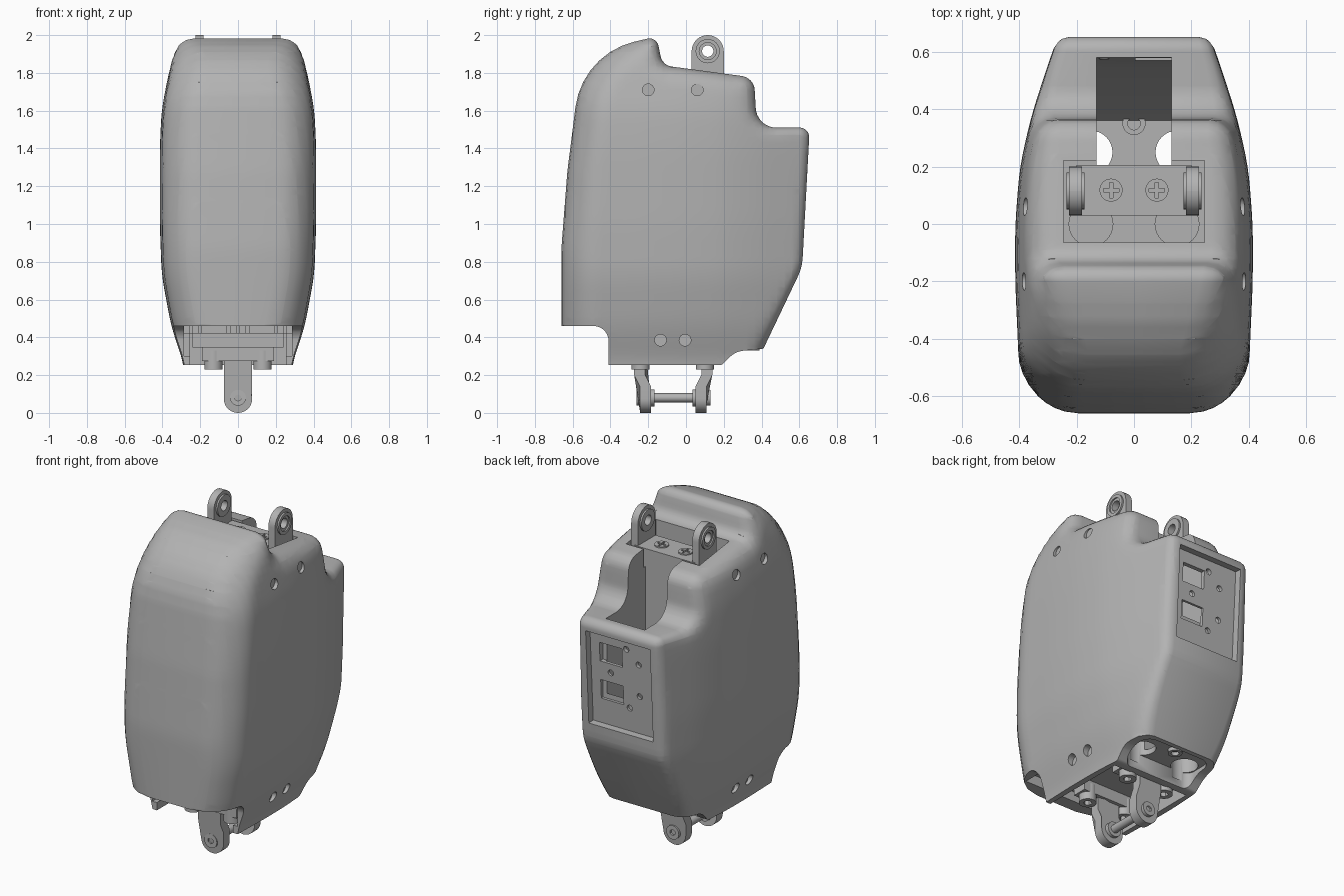
import bpy, bmesh, math
from mathutils import Vector, Matrix
from mathutils.geometry import intersect_point_line

if "Cube" in bpy.data.objects:
    bpy.data.objects.remove(bpy.data.objects["Cube"])

grey = bpy.data.materials.new("plain_grey")
grey.use_nodes = True
grey.diffuse_color = (0.45, 0.45, 0.45, 1)
grey.node_tree.nodes["Principled BSDF"].inputs["Base Color"].default_value = grey.diffuse_color
parts = []


def make(name, bm, keep=True):
    bmesh.ops.recalc_face_normals(bm, faces=bm.faces[:])
    mesh = bpy.data.meshes.new(name)
    bm.to_mesh(mesh)
    bm.free()
    mesh.materials.append(grey)
    obj = bpy.data.objects.new(name, mesh)
    bpy.context.scene.collection.objects.link(obj)
    if keep:
        parts.append(obj)
    return obj


def box(bm, x, y, z, tilt=0):
    """Box between (low, high) pairs, tilted about x."""
    mid = Vector([(a + b) / 2 for a, b in (x, y, z)])
    size = Vector([b - a for a, b in (x, y, z)])
    m = Matrix.Translation(mid) @ Matrix.Rotation(tilt, 4, "X") @ Matrix.Diagonal(size).to_4x4()
    bmesh.ops.create_cube(bm, size=1, matrix=m)


def rod(bm, start, axis, length, r, sides=32):
    d = Vector({"X": (1, 0, 0), "Y": (0, 1, 0), "Z": (0, 0, 1)}[axis])
    m = Matrix.Translation(Vector(start) + d * length / 2) @ d.to_track_quat("Z", "Y").to_matrix().to_4x4()
    bmesh.ops.create_cone(bm, cap_ends=True, segments=sides, radius1=r, radius2=r, depth=abs(length), matrix=m)


def prism(bm, outline, depth):
    """Extrude a closed 3D outline along depth."""
    face = bm.faces.new([bm.verts.new(p) for p in outline])
    new = bmesh.ops.extrude_face_region(bm, geom=[face])["geom"]
    verts = [v for v in new if isinstance(v, bmesh.types.BMVert)]
    bmesh.ops.translate(bm, verts=verts, vec=depth)


def cut(obj, bm):
    cutter = make("cutter", bm, keep=False)
    cutter.hide_render = True
    mod = obj.modifiers.new("cut", "BOOLEAN")
    mod.operation, mod.solver, mod.object, mod.use_self = "DIFFERENCE", "EXACT", cutter, True
    bpy.context.view_layer.update()
    mesh = bpy.data.meshes.new_from_object(obj.evaluated_get(bpy.context.evaluated_depsgraph_get()))
    obj.modifiers.clear()
    obj.data = mesh
    bpy.data.objects.remove(cutter)


def rounded(corners):
    """Polygon with a tangent arc at each (a, b, radius) corner."""
    out = []
    for i, (a, b, r) in enumerate(corners):
        p = Vector((a, b))
        if not r:
            out.append(p)
            continue
        u = (Vector(corners[i - 1][:2]) - p).normalized()
        w = (Vector(corners[(i + 1) % len(corners)][:2]) - p).normalized()
        half = u.angle(w) / 2
        c = p + (u + w).normalized() * r / math.sin(half)
        s, e = p + u * r / math.tan(half) - c, p + w * r / math.tan(half) - c
        sweep = s.angle_signed(e)
        n = max(3, int(abs(sweep) / 0.16))
        out += [c + Matrix.Rotation(-sweep * k / n, 2) @ s for k in range(n + 1)]
    return out


def curve(t, table):
    """Softened linear interpolation."""
    def at(v):
        if v <= table[0][0]:
            return table[0][1]
        for (a, p), (b, q) in zip(table, table[1:]):
            if v <= b:
                return p + (q - p) * (v - a) / (b - a)
        return table[-1][1]
    return sum(at(t + k * 0.03) for k in (-2, -1, 0, 1, 2)) / 5


# Housing: side profile, bulged outward with rounded rims
profile = rounded([
    (-.66, .46, 0), (-.66, .87, 1.2), (-.628, 1.28, 1.5), (-.55, 1.9, .41), (-.155, 1.993, .05),
    (-.125, 1.84, .07), (.36, 1.775, .08), (.375, 1.51, .11), (.655, 1.51, .05), (.615, .77, .25),
    (.41, .34, 0), (.26, .325, .12), (.19, .253, .03), (-.41, .253, 0), (-.41, .46, .08)])
plan = [(-.66, .395), (-.4, .405), (-.2, .414), (0, .414), (.2, .398), (.38, .357), (.6, .285), (.66, .262)]
front = [(.25, .285), (.46, .355), (.73, .405), (1, .415), (1.4, .415), (1.6, .406), (1.8, .368), (1.98, .325)]
rim = [(-.5, .2), (-.2, .09), (.3, .08), (.55, .045)]
segments = [(a, b) for a, b in zip(profile, profile[1:] + profile[:1]) if (a.y + b.y) / 2 > .465]


def half_width(y, z):
    p = Vector((y, z))
    d = 9
    for a, b in segments:
        q, t = intersect_point_line(p, a, b)
        d = min(d, (p - (a.lerp(b, min(1, max(0, t))))).length)
    r = curve(y, rim)
    k = max(0, r - d)
    return curve(y, plan) * curve(z, front) / .415 - r + math.sqrt(max(0, r * r - k * k))


bm = bmesh.new()
face = bm.faces.new([bm.verts.new((0, p.x, p.y)) for p in profile])
for step in (.003, .007, .012, .018):
    bmesh.ops.inset_region(bm, faces=[face], thickness=step, use_boundary=True, use_even_offset=True)
for normal, low, count in (((0, 1, 0), -.64, 33), ((0, 0, 1), .27, 43)):
    for i in range(count):
        bmesh.ops.bisect_plane(bm, geom=bm.verts[:] + bm.edges[:] + bm.faces[:],
                               plane_co=Vector(normal) * (low + i * .04), plane_no=normal)
bmesh.ops.triangulate(bm, faces=bm.faces[:])
for v in bm.verts:
    v.co.x = half_width(v.co.y, v.co.z)
border = [e for e in bm.edges if e.is_boundary]
for v in [g for g in bmesh.ops.extrude_edge_only(bm, edges=border)["geom"] if isinstance(g, bmesh.types.BMVert)]:
    v.co.x = 0
bmesh.ops.mirror(bm, geom=bm.verts[:] + bm.edges[:] + bm.faces[:], axis="X", merge_dist=.0001)
housing = make("housing", bm)

# Openings: top recess, deep rear channel, bottom cavity, rear pocket
bm = bmesh.new()
box(bm, (-.245, .245), (-.065, .222), (1.68, 2.1))
channel = [(.2, .385), (.36, .385), (.545, .82), (.58, 1.15), (.58, 2.1), (.2, 2.1)]
prism(bm, [(-.13, y, z) for y, z in channel], (.26, 0, 0))
box(bm, (-.255, .255), (-.55, .14), (.2, .42))
box(bm, (-.285, .285), (-.58, -.34), (.3, .52))
pocket = rounded([(-.23, .185, .05), (.23, .185, .05), (.23, .385, .07), (-.23, .385, .07)])
prism(bm, [(p.x, p.y, .2) for p in pocket], (0, 0, .152))
for s in (-1, 1):
    rod(bm, (s * .15, .25, .3), "Z", .2, .075)
    for y, z, x in ((-.2, 1.71, .365), (.06, 1.71, .365), (-.135, .385, .3), (-.005, .385, .3)):
        rod(bm, (s * x, y, z), "X", s * .2, .031, 24)
# Back panel with windows and screw holes
box(bm, (-.215, .215), (.594, .714), (.87, 1.44), -.056)
for low in (1.025, 1.255):
    box(bm, (.005, .155), (.57, .68), (low, low + .115))
for x, z in ((-.025, 1.375), (.085, 1.2), (-.105, 1.3), (-.105, 1.105), (-.035, 1.015)):
    rod(bm, (x, .57, z), "Y", .08, .018, 16)
cut(housing, bm)

# Discs on the recess floor, round pivot on the pocket plate
bm = bmesh.new()
for s in (-1, 1):
    rod(bm, (s * .15, -.0, 1.675), "Z", .012, .078)
make("recess_discs", bm)
bm = bmesh.new()
rod(bm, (0, .35, .33), "Z", .07, .04)
pivot = make("pocket_pivot", bm)
bm = bmesh.new()
rod(bm, (0, .35, .3), "Z", .15, .022)
cut(pivot, bm)

# Top bracket: plate, two eyelets, cross-head screws
bm = bmesh.new()
box(bm, (-.2, .2), (.03, .205), (1.68, 1.79))
make("top_plate", bm)
eyelet = rounded([(.03, 1.7, 0), (.2, 1.7, 0), (.2, 2, .0849), (.03, 2, .0849)])
for s, side in ((-1, "right"), (1, "left")):
    bm = bmesh.new()
    prism(bm, [(s * .182, p.x, p.y) for p in eyelet], (s * .044, 0, 0))
    rod(bm, (s * .172, .115, 1.915), "X", s * .064, .064)
    lug = make(side + "_top_eyelet", bm)
    bm = bmesh.new()
    rod(bm, (s * .1, .115, 1.915), "X", s * .2, .03)
    rod(bm, (s * .228, .115, 1.915), "X", s * .05, .045)
    cut(lug, bm)
    bm = bmesh.new()
    rod(bm, (s * .08, .118, 1.78), "Z", .018, .04)
    screw = make(side + "_top_screw", bm)
    bm = bmesh.new()
    box(bm, (s * .08 - .027, s * .08 + .027), (.112, .124), (1.788, 1.82))
    box(bm, (s * .08 - .006, s * .08 + .006), (.091, .145), (1.788, 1.82))
    cut(screw, bm)

# Bottom bracket: base plate, cross strips, ribs and bosses
bm = bmesh.new()
box(bm, (-.24, .24), (-.31, .135), (.345, .425))
for y in (-.24, .09):
    box(bm, (-.19, .19), (y - .045, y + .045), (.275, .35))
box(bm, (-.285, .285), (-.36, -.335), (.42, .53))
for x in (-.25, -.2, -.05, 0, .05, .2, .25):
    box(bm, (x - .01, x + .01), (-.4, -.35), (.42, .53))
make("bottom_plate", bm)
for s, side in ((-1, "right"), (1, "left")):
    bm = bmesh.new()
    for y in (-.24, .1):
        rod(bm, (s * .13, y, .23), "Z", .1, .048)
    bosses = make(side + "_bottom_bosses", bm)
    bm = bmesh.new()
    for y in (-.24, .1):
        rod(bm, (s * .13, y, .2), "Z", .055, .024, 6)
    cut(bosses, bm)

# Bottom links: bent straps with round ends
strap = rounded([(-.075, 0, .0749), (.075, 0, .0749), (.075, .14, 0), (.075, .2, 0), (.075, .36, 0),
                 (-.075, .36, 0), (-.075, .2, 0), (-.075, .14, 0)])
for s, name, y in ((-1, "front_link", -.215), (1, "rear_link", .08)):
    bm = bmesh.new()
    prism(bm, [(p.x, y - .029, p.y) for p in strap], (0, .058, 0))
    for v in bm.verts:
        if v.co.z > .17:
            v.co.y += s * .03
    make(name, bm)

# Cross pin with heads and collars
bm = bmesh.new()
rod(bm, (0, -.25, .08), "Y", .36, .024)
for y, r in ((-.262, .042), (-.19, .045), (.035, .045), (.105, .042)):
    rod(bm, (0, y, .08), "Y", .024, r)
pin = make("cross_pin", bm)
bm = bmesh.new()
rod(bm, (0, -.3, .08), "Y", .05, .018, 6)
rod(bm, (0, .118, .08), "Y", .05, .018, 6)
cut(pin, bm)

bpy.ops.object.select_all(action="DESELECT")
for obj in parts:
    obj.select_set(True)
bpy.context.view_layer.objects.active = housing
bpy.ops.object.shade_smooth_by_angle(angle=math.radians(40))
